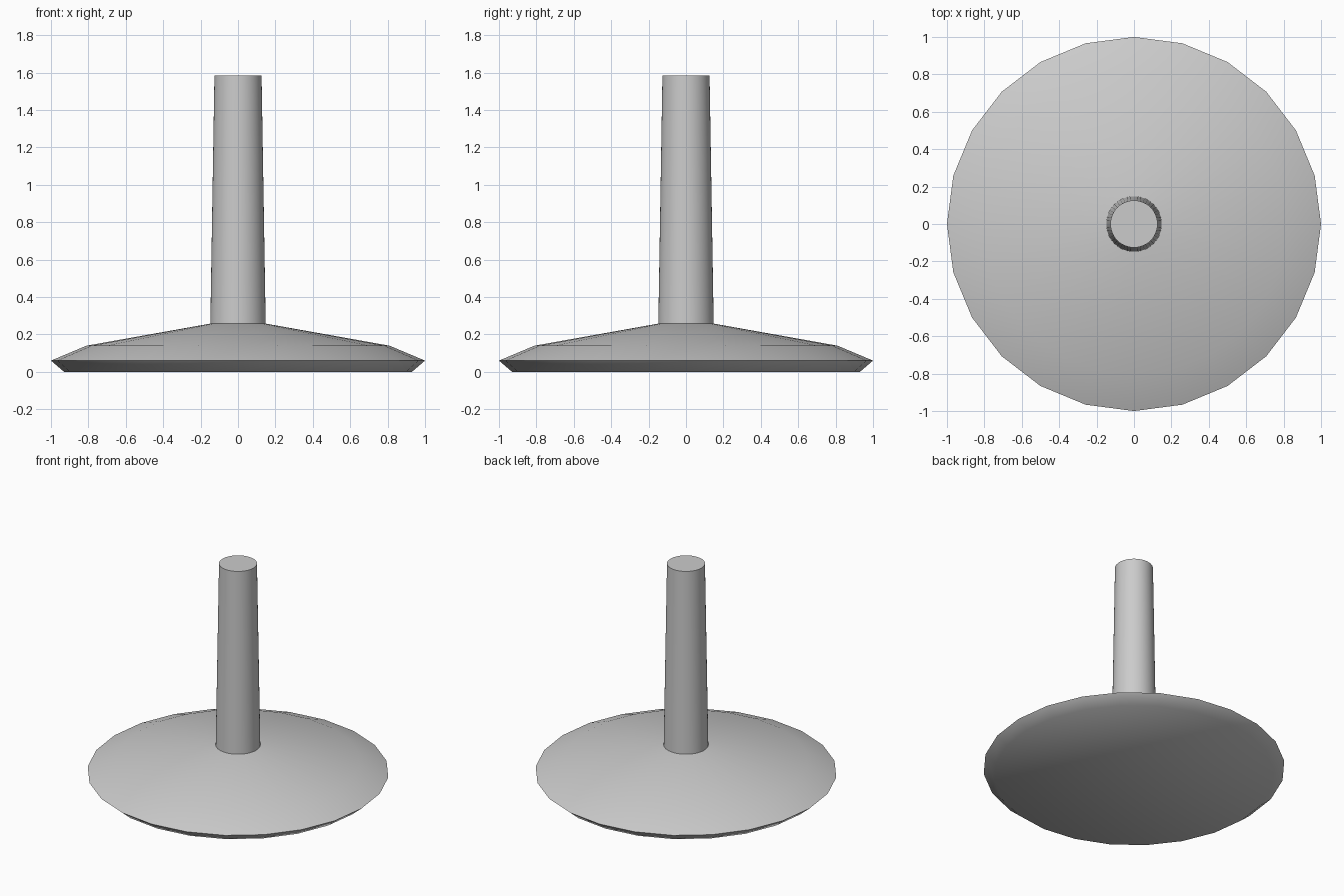
import bpy, bmesh, math

if "Cube" in bpy.data.objects:
    bpy.data.objects.remove(bpy.data.objects["Cube"])

mat = bpy.data.materials.new("plain grey")
mat.diffuse_color = (0.6, 0.6, 0.6, 1)
mat.use_nodes = True
mat.node_tree.nodes["Principled BSDF"].inputs["Base Color"].default_value = mat.diffuse_color


def lathe(name, profile, sides):
    """Closed turned solid from (radius, z) points, listed bottom to top."""
    bm = bmesh.new()
    rings = []
    for r, z in profile:
        rings.append([bm.verts.new((r * math.cos(2 * math.pi * i / sides),
                                    r * math.sin(2 * math.pi * i / sides), z))
                      for i in range(sides)])
    for a, b in zip(rings, rings[1:]):
        for i in range(sides):
            j = (i + 1) % sides
            bm.faces.new((a[i], a[j], b[j], b[i]))
    bm.faces.new(rings[0][::-1])
    bm.faces.new(rings[-1])
    mesh = bpy.data.meshes.new(name)
    bm.to_mesh(mesh)
    bm.free()
    mesh.materials.append(mat)
    obj = bpy.data.objects.new(name, mesh)
    bpy.context.collection.objects.link(obj)
    bpy.ops.object.select_all(action='DESELECT')
    obj.select_set(True)
    bpy.context.view_layer.objects.active = obj
    bpy.ops.object.shade_smooth_by_angle(angle=math.radians(50))
    return obj


# low domed foot with an undercut rim
lathe("base", [(0.93, 0), (1.0, 0.06), (0.81, 0.14), (0.148, 0.258)], 24)
# slightly tapered upright
lathe("stem", [(0.148, 0.258), (0.126, 1.585)], 48)
